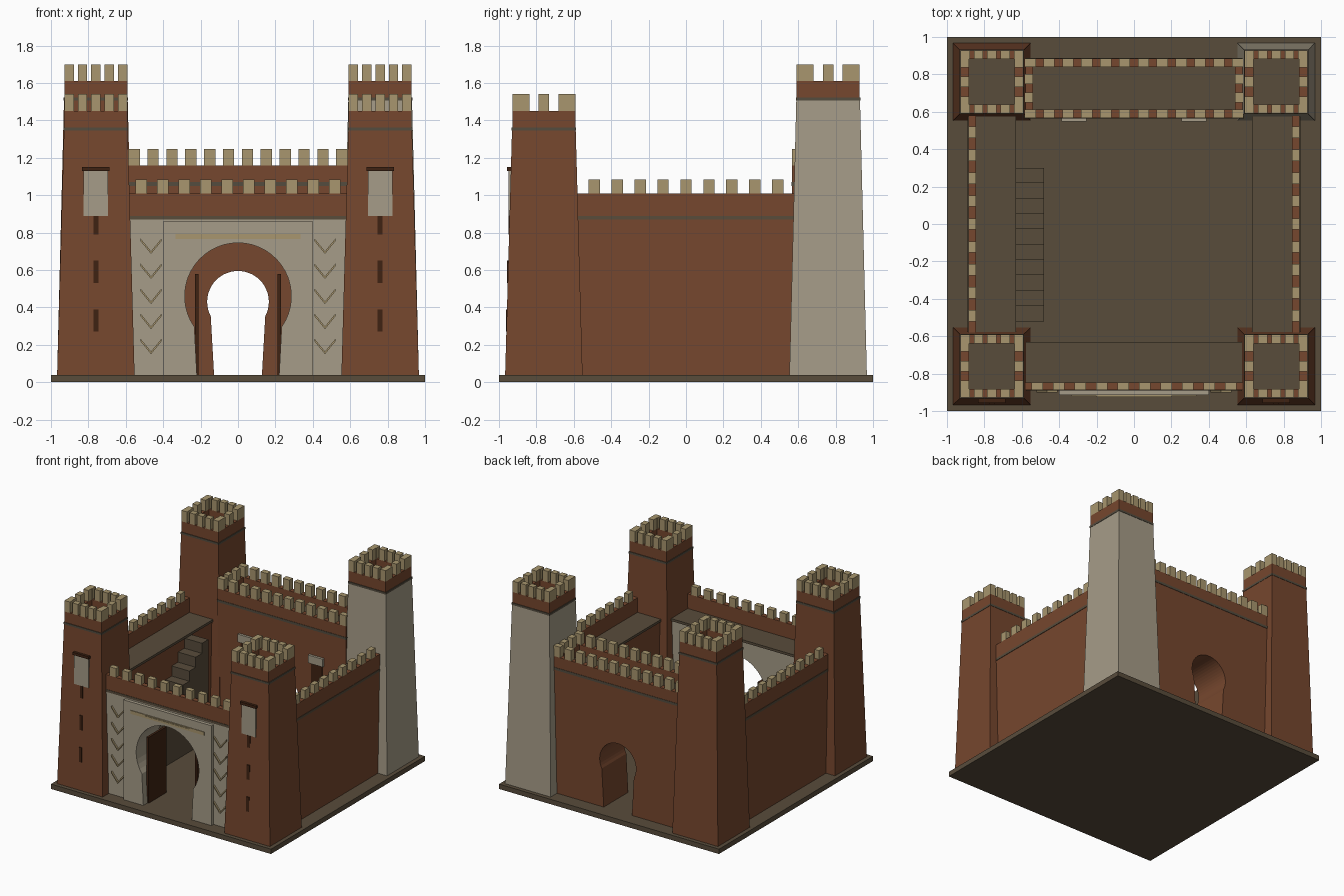
import bpy, math

if "Cube" in bpy.data.objects:
    bpy.data.objects.remove(bpy.data.objects["Cube"])

def mat(name, r, g, b):
    m = bpy.data.materials.new(name)
    lin = lambda c: ((c / 255 + 0.055) / 1.055) ** 2.4
    m.diffuse_color = (lin(r), lin(g), lin(b), 1)
    m.use_nodes = True
    m.node_tree.nodes["Principled BSDF"].inputs["Base Color"].default_value = m.diffuse_color
    return m

CLAY = mat("red_clay", 118, 71, 46)
STONE = mat("pale_stone", 166, 156, 136)
SAND = mat("sand_merlon", 168, 150, 110)
EARTH = mat("dark_earth", 88, 76, 59)
WOOD = mat("dark_wood", 62, 34, 18)
TRIM = mat("grey_trim", 84, 76, 62)

def mesh(name, verts, faces, m):
    me = bpy.data.meshes.new(name)
    me.from_pydata(verts, [], faces)
    me.materials.append(m)
    ob = bpy.data.objects.new(name, me)
    bpy.context.collection.objects.link(ob)
    return ob

BOXF = [(0, 3, 2, 1), (4, 5, 6, 7), (0, 1, 5, 4), (1, 2, 6, 5), (2, 3, 7, 6), (3, 0, 4, 7)]

def boxes(name, items, m):
    """Several axis-aligned boxes (x0,x1,y0,y1,z0,z1) in one object."""
    v, f = [], []
    for x0, x1, y0, y1, z0, z1 in items:
        n = len(v)
        for z in (z0, z1):
            v += [(x0, y0, z), (x1, y0, z), (x1, y1, z), (x0, y1, z)]
        f += [tuple(i + n for i in q) for q in BOXF]
    return mesh(name, v, f, m)

def prism(name, pts, y0, y1, m):
    """Extrude a counter-clockwise xz outline (seen from the front) along y."""
    n = len(pts)
    v = [(x, y0, z) for x, z in pts] + [(x, y1, z) for x, z in pts]
    f = [tuple(range(n)), tuple(reversed(range(n, 2 * n)))]
    f += [(i, i + n, (i + 1) % n + n, (i + 1) % n) for i in range(n)]
    return mesh(name, v, f, m)

def arch_wall(name, hw, z1, r, cz, foot, dip, y0, y1, m):
    """Wall slab with a horseshoe opening reaching the ground."""
    a0 = math.pi + math.radians(dip)
    a1 = -math.radians(dip)
    arc = [(r * math.cos(a0 + (a1 - a0) * i / 32), cz + r * math.sin(a0 + (a1 - a0) * i / 32))
           for i in range(33)]
    pts = [(-hw, B), (-foot, B)] + arc + [(foot, B), (hw, B), (hw, z1), (-hw, z1)]
    return prism(name, pts, y0, y1, m)

def ring(x0, x1, y0, y1, z0, z1, t):
    return [(x0, x1, y0, y0 + t, z0, z1), (x0, x1, y1 - t, y1, z0, z1),
            (x0, x0 + t, y0 + t, y1 - t, z0, z1), (x1 - t, x1, y0 + t, y1 - t, z0, z1)]

B = 0.04
boxes("base", [(-1, 1, -1, 1, 0, B)], EARTH)

# corner towers
def tower(name, cx, cy, zt, body):
    hb, ht, t = 0.207, 0.17, 0.046
    zs = zt - 0.09
    v = [(cx + sx * h, cy + sy * h, z) for h, z in ((hb, B), (ht, zs))
         for sx, sy in ((-1, -1), (1, -1), (1, 1), (-1, 1))]
    mesh(name + "_body", v, BOXF, body)
    boxes(name + "_trim", [(cx - .173, cx + .173, cy - .173, cy + .173, zs - .014, zs + .003)], TRIM)
    boxes(name + "_floor", [(cx - .13, cx + .13, cy - .13, cy + .13, zs, zs + .008)], EARTH)
    h = 0.168
    boxes(name + "_parapet", ring(cx - h, cx + h, cy - h, cy + h, zs, zt, t), CLAY)
    ms = []
    for i in range(5):
        x = cx - h + 0.025 + i * (2 * h - .05) / 4
        for y in (cy - h, cy + h - t):
            ms.append((x - .025, x + .025, y, y + t, zt, zt + .09))
    for dy in (-.105, 0, .105):
        for x in (cx - h, cx + h - t):
            ms.append((x, x + t, cy + dy - .028, cy + dy + .028, zt, zt + .09))
    boxes(name + "_merlons", ms, SAND)

for sx, side in ((-1, "left"), (1, "right")):
    tower("front_" + side + "_tower", sx * .76, -.76, 1.45, CLAY)
    tower("back_" + side + "_tower", sx * .76, .76, 1.61, STONE if sx > 0 else CLAY)
    # front tower window panel, lintel and arrow slits
    c = sx * .76
    boxes(side + "_window_panel", [(c - .065, c + .065, -.948, -.92, .89, 1.13)], STONE)
    boxes(side + "_window_lintel", [(c - .073, c + .073, -.957, -.92, 1.13, 1.152)], WOOD)
    boxes(side + "_arrow_slits",
          [(c - .013, c + .013, -(.971 - .028 * z), -.92, z, z + d)
           for z, d in ((.79, .1), (.53, .12), (.27, .12))], WOOD)

    # side wall with walkway, parapet and merlons
    def mx(a, b):
        return (min(sx * a, sx * b), max(sx * a, sx * b))
    boxes(side + "_wall", [mx(.64, .885) + (-.6, .6, B, .87)], CLAY)
    boxes(side + "_walkway", [mx(.63, .889) + (-.59, .59, .87, .89)], EARTH)
    boxes(side + "_parapet", [mx(.845, .886) + (-.6, .6, .89, 1.01)], CLAY)
    boxes(side + "_wall_merlons",
          [mx(.845, .886) + (i * .1225 - .03, i * .1225 + .03, 1.01, 1.083)
           for i in range(-4, 5)], SAND)

# front gate wall
arch_wall("gate_wall", .6, .87, .285, .46, .22, 35, -.888, -.64, STONE)
arch_wall("gate_surround", .4, .86, .285, .46, .22, 35, -.915, -.888, STONE)
boxes("front_walkway", [(-.59, .59, -.891, -.63, .87, .89)], EARTH)
boxes("front_parapet", [(-.6, .6, -.888, -.847, .89, 1.01)], CLAY)
boxes("front_merlons", [(x - .03, x + .03, -.888, -.847, 1.01, 1.083)
                        for x in [(i - 4.5) * .115 for i in range(10)]], SAND)
boxes("gate_frieze", [(-.335, .335, -.92, -.91, .765, .793),
                      (-.2, .2, -.924, -.91, .773, .785)], SAND)
boxes("gate_doors", [(s * .22 - .01, s * .22 + .01, -.86, -.63, B, .58) for s in (-1, 1)], WOOD)

# chevrons either side of the gate
for s in (-1, 1):
    for i in range(5):
        z, c, w = .15 + i * .134, s * .465, .014
        prism("chevron", [(c, z), (c + .057, z + .07), (c + .057, z + .07 + w), (c, z + w),
                          (c - .057, z + .07 + w), (c - .057, z + .07)], -.902, -.885, SAND)

# rear keep with passage
arch_wall("keep", .585, 1.06, .165, .43, .128, 28, .567, .885, CLAY)
boxes("keep_trim", [(-.588, .588, .564, .888, 1.05, 1.07)], TRIM)
boxes("keep_roof", [(-.55, .55, .6, .85, 1.07, 1.075)], EARTH)
boxes("keep_parapet", ring(-.585, .585, .567, .885, 1.07, 1.16, .045), CLAY)
km = []
for i in range(12):
    x = -.555 + i * 1.11 / 11
    for y in (.567, .84):
        km.append((x - .03, x + .03, y, y + .045, 1.16, 1.247))
for y in (.676, .776):
    for x in (-.585, .54):
        km.append((x, x + .045, y - .027, y + .027, 1.16, 1.247))
boxes("keep_merlons", km, SAND)
boxes("keep_window_lintels", [(s * .32 - .067, s * .32 + .067, .547, .57, .78, .845)
                              for s in (-1, 1)], STONE)
boxes("keep_windows", [(s * .32 - .05, s * .32 + .05, .56, .57, .6, .78) for s in (-1, 1)], WOOD)

# courtyard stairs up to the left walkway
boxes("stairs", [(-.645, -.48, -.52 + i * .082, -.52 + (i + 1) * .082, B, B + (i + 1) * .083)
                 for i in range(10)], EARTH)
